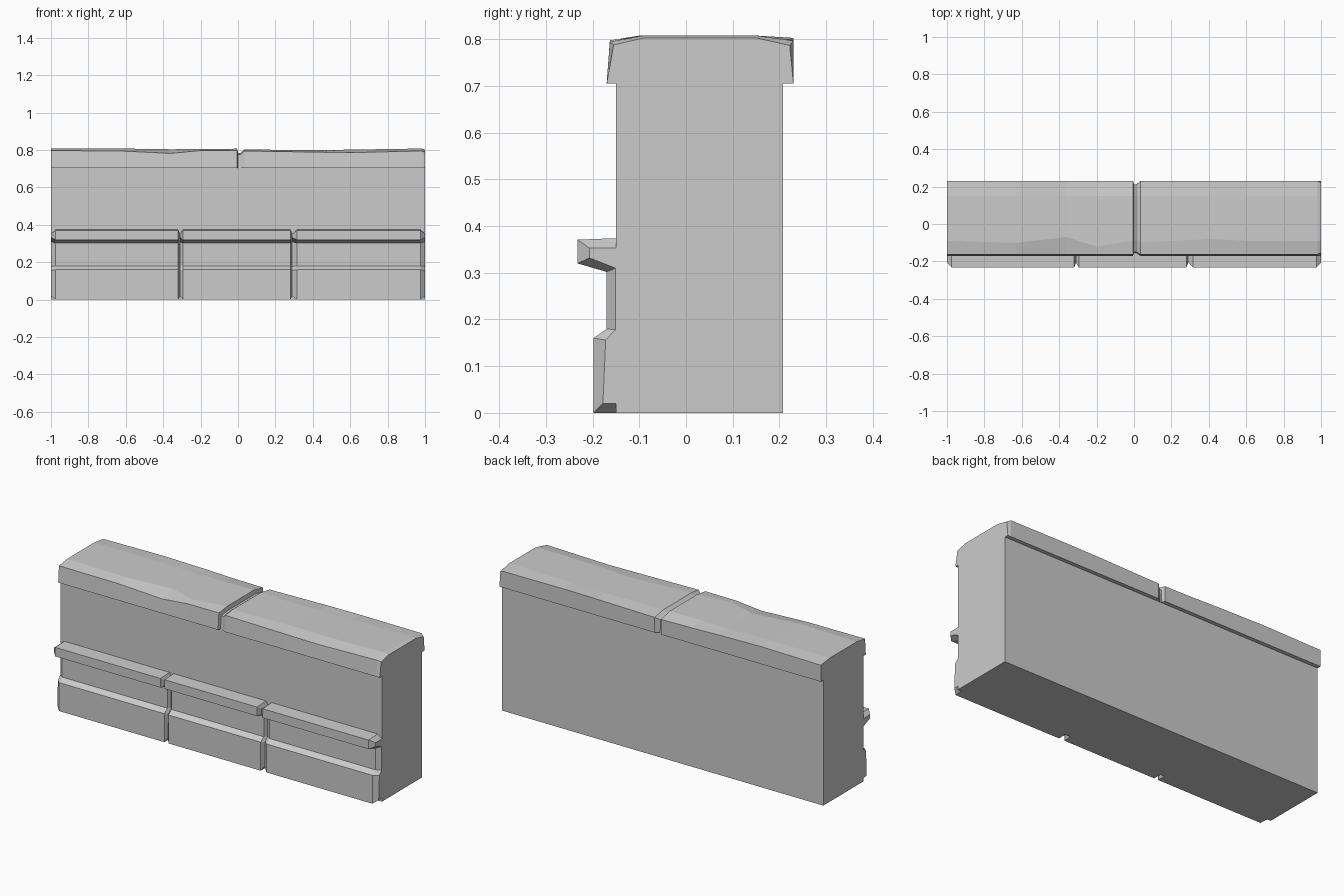
import bpy, bmesh


def loft(name, sections):
    """Skin a closed solid through (x, [(y, z), ...]) cross-sections."""
    bm = bmesh.new()
    rings = [[bm.verts.new((x, y, z)) for y, z in prof] for x, prof in sections]
    n = len(rings[0])
    for a, b in zip(rings, rings[1:]):
        for i in range(n):
            j = (i + 1) % n
            bm.faces.new((a[i], a[j], b[j], b[i]))
    bm.faces.new(rings[0])
    bm.faces.new(rings[-1])
    bmesh.ops.recalc_face_normals(bm, faces=bm.faces)
    me = bpy.data.meshes.new(name)
    bm.to_mesh(me)
    bm.free()
    ob = bpy.data.objects.new(name, me)
    bpy.context.collection.objects.link(ob)
    return ob


# Main wall block
wall = [(-0.15, 0), (-0.15, 0.705), (0.208, 0.705), (0.208, 0)]
loft("wall_body", [(-1, wall), (1, wall)])

# Moulded front panels: plinth, recessed strip and ledge, with chamfered ends
outer = [(-0.15, 0), (-0.198, 0), (-0.198, 0.16), (-0.17, 0.18),
         (-0.17, 0.302), (-0.232, 0.32), (-0.232, 0.371), (-0.15, 0.374)]
inner = [(-0.15, 0.02), (-0.178, 0.02), (-0.172, 0.156), (-0.151, 0.178),
         (-0.151, 0.31), (-0.207, 0.332), (-0.207, 0.353), (-0.15, 0.353)]
for i, (x0, c0, x1, c1) in enumerate([(-1, 0.025, -0.31, 0.01),
                                      (-0.31, 0.015, 0.29, 0.01),
                                      (0.29, 0.025, 1, 0.025)]):
    loft(f"front_moulding_{i + 1}",
         [(x0, inner), (x0 + c0, outer), (x1 - c1, outer), (x1, inner)])


# Worn coping stones: front, crown and back heights vary along the length
def cap(front_z, crown_y, crown_z, back_z, front_y=-0.163, back_y=0.23):
    return [(-0.17, 0.705), (front_y, front_z), (crown_y, crown_z),
            (0.15, crown_z), (back_y, back_z), (0.23, 0.705)]


joint = [(-0.155, 0.705), (-0.15, 0.775), (-0.09, 0.785),
         (0.15, 0.785), (0.21, 0.775), (0.212, 0.705)]

loft("coping_left", [
    (-1, cap(0.797, -0.09, 0.808, 0.798)),
    (-0.63, cap(0.795, -0.10, 0.808, 0.803)),
    (-0.36, cap(0.782, -0.07, 0.804, 0.798)),
    (-0.2, cap(0.797, -0.12, 0.805, 0.793)),
    (-0.005, cap(0.798, -0.09, 0.807, 0.79)),
    (0.0, joint)])

loft("coping_right", [
    (0.0, joint),
    (0.012, joint),
    (0.035, cap(0.795, -0.10, 0.803, 0.79)),
    (0.4, cap(0.789, -0.08, 0.799, 0.797)),
    (0.6, cap(0.786, -0.09, 0.802, 0.799)),
    (0.98, cap(0.795, -0.09, 0.808, 0.797)),
    (1, cap(0.788, -0.09, 0.803, 0.787, -0.155, 0.222))])
